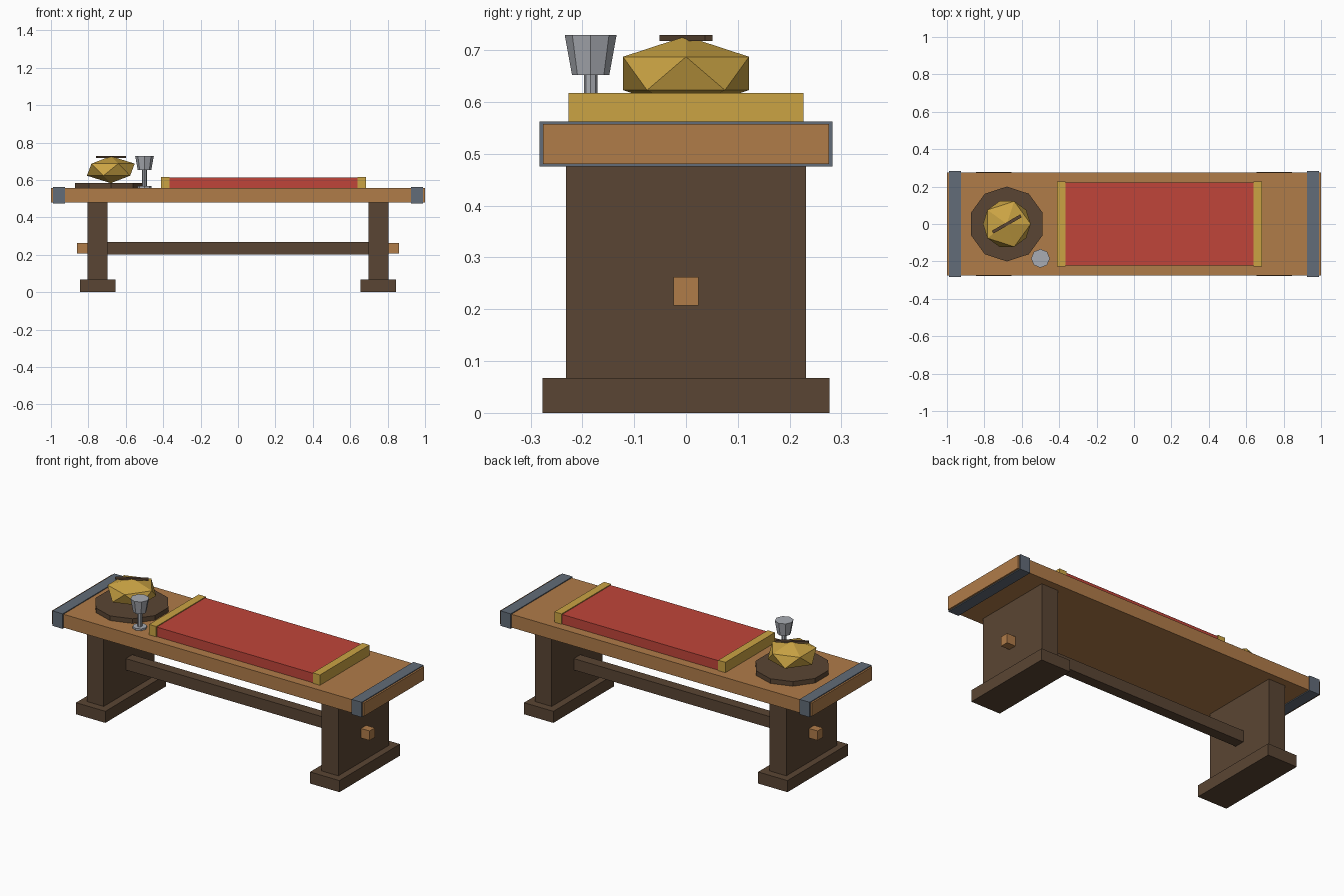
import bpy, bmesh, math
from mathutils import Matrix

if "Cube" in bpy.data.objects:
    bpy.data.objects.remove(bpy.data.objects["Cube"])


def material(name, hex_code):
    m = bpy.data.materials.new(name)
    rgb = [int(hex_code[i:i + 2], 16) / 255 for i in (0, 2, 4)]
    m.diffuse_color = [c / 12.92 if c <= 0.04045 else ((c + 0.055) / 1.055) ** 2.4 for c in rgb] + [1]
    m.use_nodes = True
    m.node_tree.nodes["Principled BSDF"].inputs["Base Color"].default_value = m.diffuse_color
    return m


WOOD = material("warm wood", "B07C49")
DARK = material("dark wood", "5A4533")
STEEL = material("blue grey iron", "626C78")
GOLD = material("gold", "CBA444")
RED = material("red cloth", "C0453A")
SILVER = material("silver", "A9ACB3")


def finish(name, bm, mat):
    me = bpy.data.meshes.new(name)
    bm.to_mesh(me)
    bm.free()
    me.materials.append(mat)
    ob = bpy.data.objects.new(name, me)
    bpy.context.collection.objects.link(ob)
    return ob


def box(name, x, y, z, mat):
    """Box from (min, max) ranges."""
    bm = bmesh.new()
    bmesh.ops.create_cube(bm, size=1)
    for v in bm.verts:
        for i, (lo, hi) in enumerate((x, y, z)):
            v.co[i] = lo if v.co[i] < 0 else hi
    return finish(name, bm, mat)


def cone(name, cx, cy, z0, z1, r0, r1, sides, mat):
    bm = bmesh.new()
    bmesh.ops.create_cone(bm, cap_ends=True, segments=sides, radius1=r0, radius2=r1, depth=z1 - z0)
    # put a corner on the +y axis
    turn = math.pi / 2 - math.atan2(*reversed(max((v.co for v in bm.verts), key=lambda c: c.y).xy))
    bm.transform(Matrix.Translation((cx, cy, (z0 + z1) / 2)) @ Matrix.Rotation(turn, 4, 'Z'))
    return finish(name, bm, mat)


# table top
box("table_top", (-1, 1), (-0.276, 0.276), (0.48, 0.557), WOOD)

# mirrored end parts
for side, s in (("left", -1), ("right", 1)):
    def span(a, b):
        return tuple(sorted((s * a, s * b)))
    box(side + "_iron_band", span(0.925, 0.99), (-0.283, 0.283), (0.475, 0.562), STEEL)
    box(side + "_leg", span(0.698, 0.805), (-0.232, 0.232), (0.06, 0.482), DARK)
    box(side + "_foot", span(0.656, 0.844), (-0.277, 0.277), (0, 0.067), DARK)
    box(side + "_tenon", span(0.80, 0.86), (-0.024, 0.024), (0.207, 0.262), WOOD)

# stretcher between the legs
box("stretcher", (-0.70, 0.70), (-0.03, 0.03), (0.201, 0.267), DARK)

# runner with gold ends
box("runner", (-0.367, 0.64), (-0.222, 0.222), (0.555, 0.612), RED)
for side, x in (("left", -0.388), ("right", 0.661)):
    box(side + "_runner_trim", (x - 0.023, x + 0.023), (-0.227, 0.227), (0.555, 0.617), GOLD)

# platter and faceted loaf with a slash on top
cone("platter", -0.68, 0, 0.555, 0.584, 0.2, 0.2, 10, DARK)
bm = bmesh.new()
bmesh.ops.create_icosphere(bm, subdivisions=1, radius=1)
bm.transform(Matrix.Translation((-0.68, 0, 0.655)) @ Matrix.Diagonal((0.143, 0.143, 0.072, 1)))
finish("loaf", bm, GOLD)
slash = box("loaf_slash", (-0.0875, 0.0875), (-0.0085, 0.0085), (0.718, 0.729), DARK)
slash.location.x = -0.68
slash.rotation_euler.z = math.radians(30)

# goblet
for part, z0, z1, r0, r1 in (("base", 0.555, 0.568, 0.038, 0.038),
                             ("stem", 0.565, 0.655, 0.013, 0.013),
                             ("cup", 0.652, 0.729, 0.036, 0.05)):
    cone("goblet_" + part, -0.5, -0.184, z0, z1, r0, r1, 8, SILVER)
